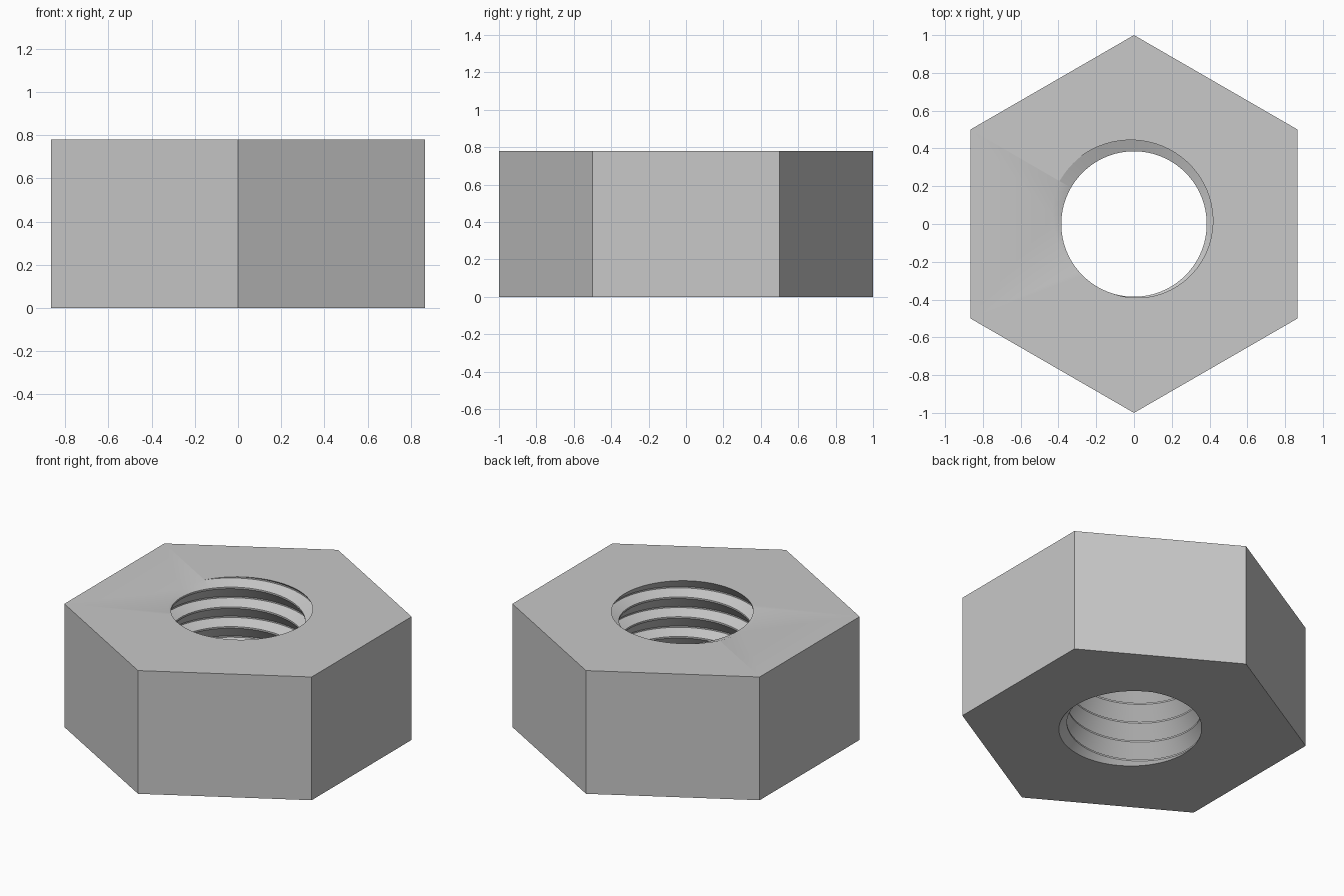
import bpy, bmesh
from math import cos, sin, pi, radians

cube = bpy.data.objects.get("Cube")
if cube:
    bpy.data.objects.remove(cube, do_unlink=True)

HEIGHT, PITCH, SEGMENTS = 0.78, 0.125, 72
CREST, ROOT = 0.385, 0.455
# Thread profile: (depth below the top in pitches, radius)
PROFILE = [(0.417, ROOT), (0.62, CREST), (0.70, CREST), (1.35, ROOT), (1.417, ROOT)]

steel = bpy.data.materials.new("grey steel")
steel.use_nodes = True
colour = (0.58, 0.58, 0.58, 1)
steel.diffuse_color = colour
steel.node_tree.nodes["Principled BSDF"].inputs["Base Color"].default_value = colour

bm = bmesh.new()

# Threaded bore: sweep the profile along a right-handed helix
previous = None
for step in range(-8 * SEGMENTS, 2 * SEGMENTS + 1):
    turn = step / SEGMENTS
    a = 2 * pi * turn
    row = [bm.verts.new((r * cos(a), r * sin(a), HEIGHT + PITCH * (turn - u)))
           for u, r in PROFILE]
    if previous:
        for i in range(len(row) - 1):
            bm.faces.new((previous[i], row[i], row[i + 1], previous[i + 1]))
    previous = row
bmesh.ops.remove_doubles(bm, verts=bm.verts[:], dist=1e-5)

# Trim the thread flush with the top and bottom
for z, direction in ((0, -1), (HEIGHT, 1)):
    bmesh.ops.bisect_plane(bm, geom=bm.verts[:] + bm.edges[:] + bm.faces[:], dist=1e-5,
                           plane_co=(0, 0, z), plane_no=(0, 0, direction), clear_outer=True)
bmesh.ops.remove_doubles(bm, verts=bm.verts[:], dist=1e-5)

# Six outer flats
rings = [[bm.verts.new((cos(radians(90 + 60 * k)), sin(radians(90 + 60 * k)), z))
          for k in range(6)] for z in (0, HEIGHT)]
for k in range(6):
    n = (k + 1) % 6
    bm.faces.new((rings[0][k], rings[0][n], rings[1][n], rings[1][k]))

# End faces between the hexagon and the bore
for z in (0, HEIGHT):
    rim = [e for e in bm.edges if e.is_boundary
           and all(abs(v.co.z - z) < 1e-4 for v in e.verts)]
    bmesh.ops.triangle_fill(bm, edges=rim, use_beauty=True, normal=(0, 0, 1))
bmesh.ops.recalc_face_normals(bm, faces=bm.faces[:])

mesh = bpy.data.meshes.new("hex_nut")
bm.to_mesh(mesh)
bm.free()
mesh.materials.append(steel)
nut = bpy.data.objects.new("hex_nut", mesh)
bpy.context.collection.objects.link(nut)
bpy.ops.object.select_all(action='DESELECT')
nut.select_set(True)
bpy.context.view_layer.objects.active = nut
bpy.ops.object.shade_smooth_by_angle(angle=radians(25))
